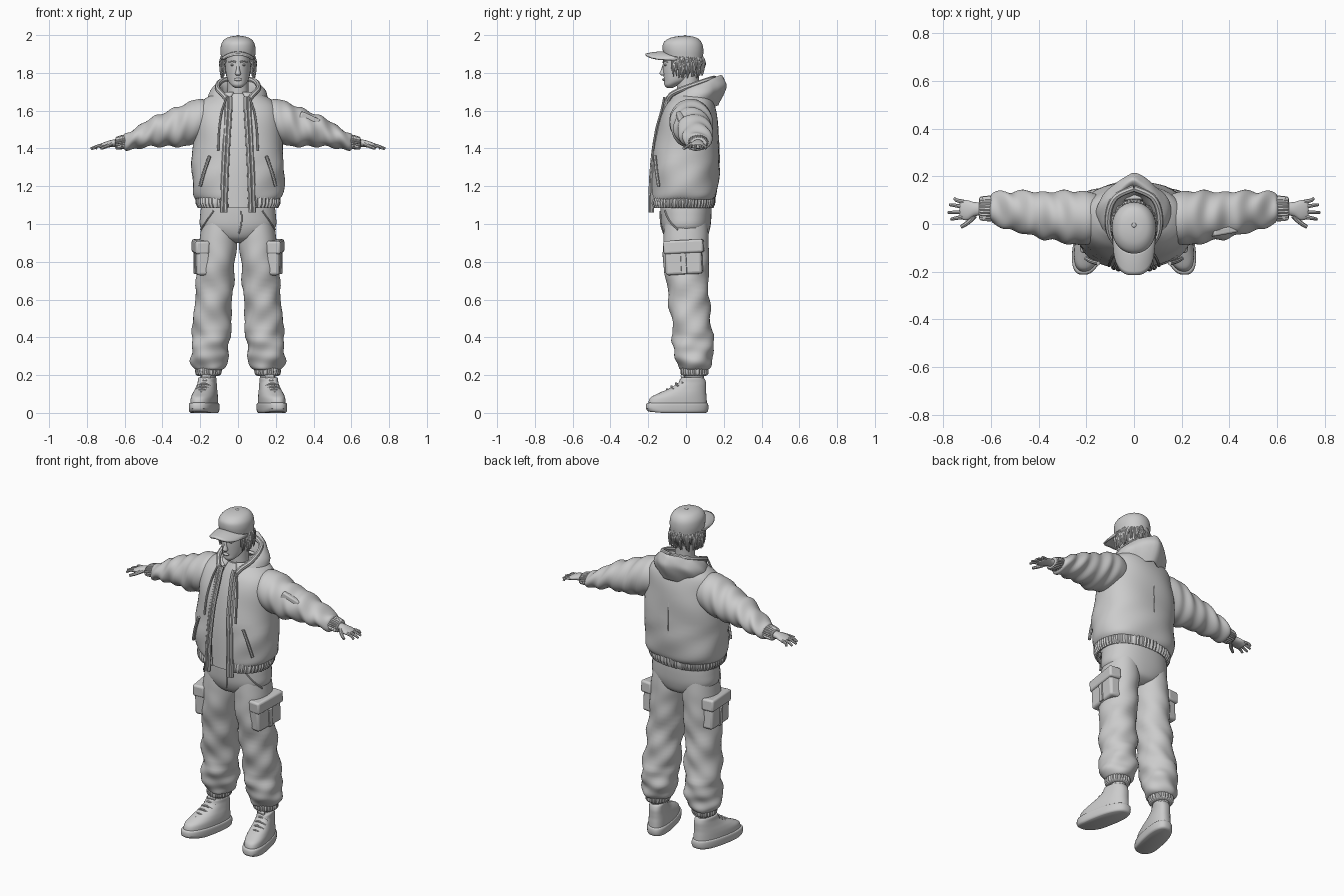
import bpy, bmesh, random
from math import sin, cos, pi, radians
from mathutils import Vector, Matrix

cube = bpy.data.objects.get("Cube")
if cube:
    bpy.data.objects.remove(cube)
random.seed(4)

clay = bpy.data.materials.new("light_grey_clay")
clay.use_nodes = True
clay.diffuse_color = (0.6, 0.6, 0.6, 1)
clay.node_tree.nodes["Principled BSDF"].inputs["Base Color"].default_value = (0.6, 0.6, 0.6, 1)


def finish(ob, mirror=False, solid=0, bevel=0):
    ob.data.materials.clear()
    ob.data.materials.append(clay)
    if solid:
        m = ob.modifiers.new("thickness", 'SOLIDIFY')
        m.thickness, m.offset = solid, -1
    if bevel:
        m = ob.modifiers.new("round", 'BEVEL')
        m.width, m.segments = bevel, 3
    if mirror:
        ob.modifiers.new("mirror", 'MIRROR').use_axis[0] = True
    bpy.ops.object.select_all(action='DESELECT')
    ob.select_set(True)
    bpy.context.view_layer.objects.active = ob
    bpy.ops.object.shade_smooth_by_angle(angle=radians(40))
    return ob


def from_bmesh(name, bm, **kw):
    bmesh.ops.recalc_face_normals(bm, faces=bm.faces)
    me = bpy.data.meshes.new(name)
    bm.to_mesh(me)
    bm.free()
    ob = bpy.data.objects.new(name, me)
    bpy.context.collection.objects.link(ob)
    return finish(ob, **kw)


def spline(keys, n):
    """Smooth Catmull-Rom rows through the key rows."""
    rows, last = [], len(keys) - 1
    for i in range(last):
        a, b, c, d = (keys[max(0, min(last, i + k))] for k in (-1, 0, 1, 2))
        for s in range(n):
            t = s / n
            rows.append([0.5 * (2 * q + (r - p) * t + (2 * p - 5 * q + 4 * r - w) * t * t
                         + (3 * q - p - 3 * r + w) * t ** 3) for p, q, r, w in zip(a, b, c, d)])
    return rows + [list(keys[-1])]


def loft(name, keys, axis='z', segs=48, n=5, power=2.0, gap=0, fold=None, warp=None, **kw):
    """Skin elliptic rings (position, centre 1, centre 2, radius 1, radius 2)."""
    bm, rings = bmesh.new(), []
    for pos, c1, c2, r1, r2 in spline(keys, n):
        ring = []
        for i in range(segs):
            t = -pi / 2 + gap + (2 * pi - 2 * gap) * i / (segs - 1 if gap else segs)
            f = fold(t, pos) if fold else 0
            c, s = cos(t), sin(t)
            k = (abs(c) ** power + abs(s) ** power) ** (-1 / power)
            a, b = c1 + (r1 + f) * c * k, c2 + (r2 + f) * s * k
            co = Vector((a, b, pos) if axis == 'z' else (pos, a, b))
            if warp:
                warp(co)
            ring.append(bm.verts.new(co))
        rings.append(ring)
    for lo, hi in zip(rings, rings[1:]):
        for i in range(segs - (1 if gap else 0)):
            j = (i + 1) % segs
            bm.faces.new((lo[i], lo[j], hi[j], hi[i]))
    if not gap:
        bm.faces.new(rings[0])
        bm.faces.new(rings[-1])
    return from_bmesh(name, bm, **kw)


def tubes(name, paths, radius, taper=1.0, **kw):
    cu = bpy.data.curves.new(name, 'CURVE')
    cu.dimensions, cu.bevel_depth, cu.bevel_resolution, cu.use_fill_caps = '3D', radius, 2, True
    for path in paths:
        rows = spline(path, 4)
        sp = cu.splines.new('POLY')
        sp.points.add(len(rows) - 1)
        for i, (p, co) in enumerate(zip(sp.points, rows)):
            p.co = (*co, 1)
            p.radius = 1 + (taper - 1) * i / (len(rows) - 1)
    ob = bpy.data.objects.new(name, cu)
    bpy.context.collection.objects.link(ob)
    bpy.ops.object.select_all(action='DESELECT')
    ob.select_set(True)
    bpy.context.view_layer.objects.active = ob
    bpy.ops.object.convert(target='MESH')
    return finish(bpy.context.object, **kw)


def box(name, loc, size, turn=0, tilt=0, axis='X', bevel=0.008, mirror=True):
    bm = bmesh.new()
    m = (Matrix.Translation(loc) @ Matrix.Rotation(radians(turn), 4, 'Z')
         @ Matrix.Rotation(radians(tilt), 4, axis) @ Matrix.Diagonal((*size, 1)))
    bmesh.ops.create_cube(bm, size=1, matrix=m)
    return from_bmesh(name, bm, bevel=bevel, mirror=mirror)


def ball(name, loc, size, **kw):
    bm = bmesh.new()
    m = Matrix.Translation(loc) @ Matrix.Diagonal((*size, 1))
    bmesh.ops.create_uvsphere(bm, u_segments=20, v_segments=12, radius=1, matrix=m)
    return from_bmesh(name, bm, **kw)


# Head and face
loft("head", [(1.72, 0, -.085, .015, .015), (1.735, 0, -.078, .036, .036), (1.76, 0, -.05, .054, .066),
              (1.80, 0, -.03, .064, .09), (1.84, 0, -.022, .068, .1), (1.91, 0, -.02, .07, .1)])
loft("neck", [(1.58, 0, .02, .07, .065), (1.68, 0, .01, .056, .058), (1.80, 0, .01, .055, .06)])
loft("nose", [(1.785, 0, -.12, .008, .006), (1.795, 0, -.122, .015, .018),
              (1.82, 0, -.118, .009, .013), (1.85, 0, -.115, .007, .006)], segs=16)
ball("lips", (0, -.117, 1.765), (.02, .009, .008))
ball("eye", (.028, -.105, 1.842), (.013, .012, .006), mirror=True)
tubes("brow", [[(.012, -.12, 1.857), (.03, -.114, 1.862), (.05, -.097, 1.856)]], .005, .5, mirror=True)
ball("ear", (.071, 0, 1.825), (.012, .02, .03), mirror=True)

# Hair locks hanging below the cap
locks = []
for i in range(64):
    a = radians(random.uniform(-35, 90))
    top, low = random.uniform(1.86, 1.89), random.uniform(1.77, 1.82)
    x, y, curl = cos(a), sin(a), random.uniform(-.02, .02)
    locks.append([(.08 * x, -.01 + .09 * y, top), (.093 * x, -.01 + .1 * y + curl / 2, (top + low) / 2 + .01),
                  (.088 * x, -.01 + .085 * y + curl, low)])
tubes("hair_locks", locks, .011, .25, mirror=True)

# Cap
def cap_tilt(co):
    co.z -= .12 * co.y * max(0, (2 - co.z) / .13)

loft("cap_crown", [(1.88, 0, -.015, .09, .103), (1.92, 0, -.016, .093, .108), (1.955, 0, -.016, .087, .103),
                   (1.98, 0, -.012, .068, .08), (1.992, 0, -.008, .04, .046), (1.996, 0, -.005, .006, .006)],
     warp=cap_tilt, power=2.1)
ball("cap_button", (0, -.005, 1.995), (.01, .01, .005))
bm = bmesh.new()
grid = []
for i in range(25):
    u = -1 + i / 12
    back, front = -.015 - .1 * (1 - u * u) ** .5, -.06 - .155 * (1 - abs(u) ** 3) ** .5
    grid.append([bm.verts.new((.092 * u, back + (front - back) * v / 6,
                               1.914 - .035 * u * u - .012 * (v / 6) ** 2)) for v in range(7)])
for p, q in zip(grid, grid[1:]):
    for v in range(6):
        bm.faces.new((p[v], p[v + 1], q[v + 1], q[v]))
from_bmesh("cap_brim", bm, solid=.01)

# Shirt, open jacket and ribbed hem
loft("shirt", [(1.085, 0, -.02, .19, .145), (1.3, 0, -.005, .2, .15), (1.5, 0, .01, .19, .135),
               (1.62, 0, .02, .16, .11), (1.69, 0, .01, .065, .068)])

def jacket_fold(t, z):
    return .003 * sin(3 * t + 22 * z) + .003 * sin(5 * t - 35 * z) * (z < 1.35)

loft("jacket_body", [(1.13, 0, -.015, .222, .168), (1.17, 0, -.01, .24, .178), (1.3, 0, -.005, .244, .18),
                     (1.45, 0, .005, .235, .17), (1.55, 0, .01, .225, .155), (1.62, 0, .02, .212, .133),
                     (1.665, 0, .03, .17, .108), (1.7, 0, .03, .1, .085)],
     gap=.24, power=2.3, fold=jacket_fold, solid=.015)
loft("jacket_hem", [(1.085, 0, -.02, .21, .163), (1.11, 0, -.018, .222, .17), (1.14, 0, -.015, .222, .168)],
     gap=.3, power=2.3, segs=240, fold=lambda t, z: .003 * sin(60 * t), solid=.02)
for x in (0, .019):
    tubes("zip_edge", [[(.066 + x, -.188 + x / 3, 1.06), (.06 + x, -.184 + x / 3, 1.25),
                        (.05 + x, -.162 + x / 3, 1.45), (.04 + x, -.118 + x / 3, 1.62),
                        (.04 + x, -.095 + x / 3, 1.67)]], .0115, mirror=True)
tubes("drawstring", [[(.06, -.115, 1.67), (.085, -.13, 1.6), (.1, -.158, 1.5), (.105, -.175, 1.39)]],
      .006, mirror=True)
tubes("jacket_pocket_welt", [[(.15, -.165, 1.36), (.178, -.157, 1.28), (.2, -.145, 1.2)]], .009, mirror=True)
tubes("back_seam", [[(0, .154, 1.17), (0, .175, 1.3), (0, .172, 1.45), (0, .16, 1.56)]], .003)

# Hood resting on the shoulders
def hood_shape(co):
    if co.y > 0:
        co.y += .035 * max(0, 1 - abs(co.x) / .09) * min(1, co.y / .12)
    co.z += .4 * co.y if co.y > 0 else .55 * co.y

loft("hood", [(1.56, 0, .03, .125, .11), (1.61, 0, .04, .152, .13), (1.65, 0, .043, .158, .14),
              (1.69, 0, .035, .142, .135), (1.715, 0, .03, .115, .12), (1.705, 0, .025, .09, .1),
              (1.66, 0, .02, .075, .08), (1.6, 0, .02, .065, .065)],
     gap=.4, warp=hood_shape, solid=.006, fold=lambda t, z: .002 * sin(7 * t + 60 * z))
tubes("hood_rim", [[(.045, -.1, 1.635), (.075, -.082, 1.68), (.104, -.03, 1.71), (.105, .05, 1.74),
                    (.075, .115, 1.762), (0, .15, 1.772)]], .014, mirror=True)

# Sleeves, cuffs and sleeve pocket
def sleeve_fold(t, x):
    w = min(1, max(0, (x - .2) / .08))
    return w * (.005 * sin(70 * x + 2.5 * sin(t)) + .003 * sin(3 * t + 45 * x))

loft("sleeve", [(.13, .025, 1.55, .09, .09), (.2, .025, 1.55, .112, .112), (.28, .028, 1.525, .11, .113),
                (.36, .035, 1.505, .1, .096), (.44, .045, 1.492, .092, .08), (.53, .058, 1.457, .078, .058),
                (.59, .065, 1.438, .066, .045), (.605, .065, 1.435, .045, .03)],
     axis='x', n=8, fold=sleeve_fold, mirror=True)
loft("sleeve_cuff", [(.59, .065, 1.437, .05, .034), (.61, .065, 1.434, .052, .036),
                     (.645, .065, 1.428, .047, .031), (.65, .065, 1.427, .03, .02)],
     axis='x', segs=96, fold=lambda t, x: .002 * sin(24 * t), mirror=True)
box("sleeve_pocket", (.375, -.03, 1.55), (.11, .03, .055), turn=10, tilt=24, axis='Y', mirror=False)

# Hands
loft("palm", [(.63, .065, 1.43, .026, .02), (.67, .062, 1.426, .03, .019), (.7, .058, 1.42, .042, .016),
              (.725, .06, 1.413, .04, .013), (.732, .06, 1.411, .034, .009)], axis='x', segs=24, mirror=True)
tubes("fingers", [[(.715, y, 1.416), (.745, y + d / 2, 1.412), (tip, y + d, 1.398)]
                  for y, d, tip in ((.093, .014, .752), (.073, .008, .774), (.05, -.002, .78), (.03, -.01, .768))],
      .0095, .65, mirror=True)
tubes("thumb", [[(.67, .035, 1.424), (.695, .008, 1.412), (.725, -.012, 1.4)]], .012, .65, mirror=True)

# Trousers
loft("trouser_hips", [(.9, 0, .005, .06, .06), (.925, 0, .003, .13, .105), (.98, 0, 0, .197, .128),
                      (1.05, 0, 0, .2, .135), (1.12, 0, 0, .19, .135)], power=2.3)

def leg_fold(t, z):
    w = min(1, max(0, (.95 - z) / .3))
    return w * (.005 * sin(2 * t + 30 * z) + .004 * sin(4 * t - 42 * z)) + .003 * sin(75 * z + t) * (z < .42)

loft("trouser_leg", [(1.04, .1, 0, .085, .11), (.92, .104, 0, .099, .12), (.8, .113, 0, .098, .12),
                     (.6, .129, .015, .098, .106), (.45, .139, .032, .1, .106), (.33, .148, .04, .1, .104),
                     (.27, .152, .044, .092, .095), (.235, .155, .045, .074, .08), (.225, .156, .045, .05, .055)],
     n=8, power=2.1, fold=leg_fold, mirror=True)
loft("ankle_band", [(.245, .156, .045, .06, .066), (.23, .156, .045, .068, .072), (.205, .157, .045, .065, .07),
                    (.195, .158, .045, .05, .055)], segs=120, fold=lambda t, z: .0025 * sin(26 * t), mirror=True)
tubes("fly_seam", [[(.018, -.136, 1.07), (.018, -.133, 1.0), (.004, -.118, .95)]], .004)
tubes("hip_pocket_seam", [[(.13, -.112, 1.07), (.165, -.09, 1.02), (.197, -.045, .97)]], .005, mirror=True)
box("cargo_pocket", (.192, -.012, .815), (.07, .195, .165), turn=-6, tilt=3, bevel=.015)
box("cargo_flap", (.198, -.012, .88), (.075, .212, .07), turn=-6, tilt=3, bevel=.012)
box("cargo_pleat", (.228, -.012, .79), (.012, .03, .11), turn=-6, tilt=3, bevel=.004)

# Shoes
def toe_out(co):
    co.x -= .2 * (co.y - .04)
    if co.z < .02 and co.y < -.13:
        co.z += .1 * (-.13 - co.y)

loft("shoe_sole", [(0, .162, -.047, .06, .15), (.008, .162, -.047, .067, .162), (.03, .162, -.047, .069, .166),
                   (.05, .162, -.047, .067, .162), (.054, .162, -.047, .055, .15)],
     power=2.6, n=3, warp=toe_out, mirror=True)
loft("shoe_upper", [(.045, .162, -.045, .063, .156), (.08, .162, -.04, .062, .149), (.105, .162, -.018, .058, .125),
                    (.13, .162, .01, .052, .097), (.16, .162, .033, .047, .073), (.185, .162, .035, .045, .06),
                    (.188, .162, .035, .03, .04)], power=2.4, warp=toe_out, mirror=True)
loft("sock", [(.16, .158, .043, .04, .05), (.22, .157, .045, .042, .052)], segs=32, mirror=True)
laces = []
for k in range(5):
    y, z = -.125 + .024 * k, .104 + .016 * k
    x = .162 - .2 * (y - .04)
    laces.append([(x - .036, y + .012, z - .012), (x, y, z + .004), (x + .036, y + .012, z - .012)])
tubes("shoe_laces", laces, .006, mirror=True)
box("shoe_tongue", (.168, -.012, .18), (.05, .016, .05), turn=-10, tilt=18, bevel=.007)
